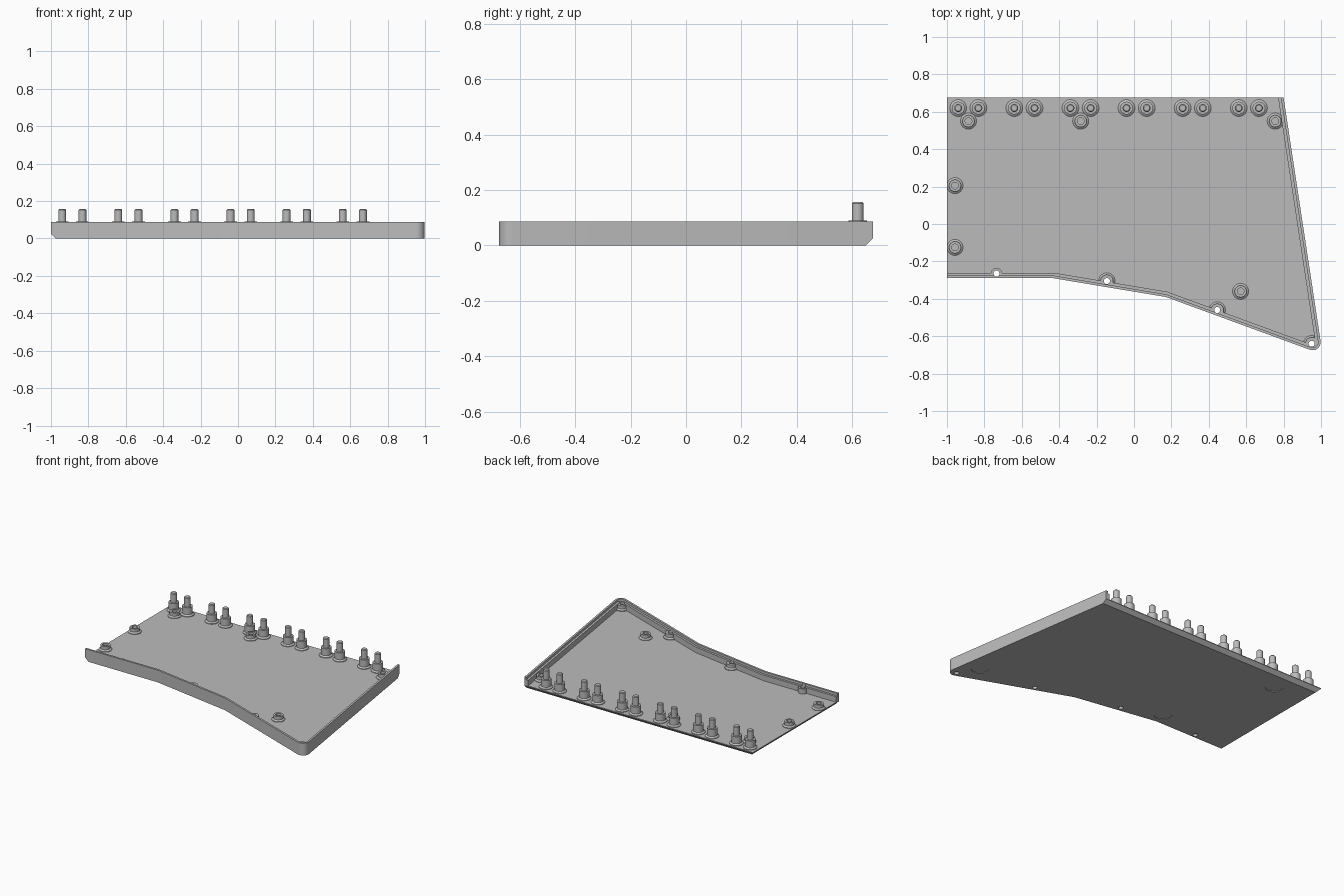
import bpy, bmesh
from math import sin, cos, radians, tau

if "Cube" in bpy.data.objects:
    bpy.data.objects.remove(bpy.data.objects["Cube"])

FLOOR, LEDGE, RIM = 0.03, 0.07, 0.087

grey = bpy.data.materials.new("plain grey")
grey.use_nodes = True
grey.diffuse_color = (0.5, 0.5, 0.5, 1)
grey.node_tree.nodes["Principled BSDF"].inputs["Base Color"].default_value = (0.5, 0.5, 0.5, 1)


def make(name, bm):
    bmesh.ops.recalc_face_normals(bm, faces=bm.faces)
    mesh = bpy.data.meshes.new(name)
    bm.to_mesh(mesh)
    bm.free()
    mesh.materials.append(grey)
    ob = bpy.data.objects.new(name, mesh)
    bpy.context.collection.objects.link(ob)
    return ob


def activate(ob):
    bpy.ops.object.select_all(action='DESELECT')
    ob.select_set(True)
    bpy.context.view_layer.objects.active = ob


def subtract(ob, cutter):
    mod = ob.modifiers.new("cut", 'BOOLEAN')
    mod.operation, mod.solver, mod.object = 'DIFFERENCE', 'EXACT', cutter
    activate(ob)
    bpy.ops.object.modifier_apply(modifier=mod.name)
    bpy.data.objects.remove(cutter)


def smooth(ob):
    activate(ob)
    bpy.ops.object.shade_smooth_by_angle(angle=radians(30))


def outline(d=0.0, ext=0.0):
    """Plan of the tray, inset by d on the walled sides, extended on the open ones."""
    pts = [(-1 - ext, -0.29 + d), (-0.43 + 0.083 * d, -0.29 + d),
           (0.17 + 0.255 * d, -0.39 + 0.967 * d)]
    for i in range(11):
        a = radians(-110 + 11.86 * i)
        pts.append((0.955 + (0.043 - d) * cos(a), -0.632 + (0.043 - d) * sin(a)))
    pts.append((0.8 - 0.989 * d - 0.15 * ext, 0.675 - 0.15 * d + 0.989 * ext))
    pts.append((-1 - ext, 0.675 + ext))
    return pts


def prism(pts, z0, z1):
    bm = bmesh.new()
    face = bm.faces.new([bm.verts.new((x, y, z0)) for x, y in pts])
    top = bmesh.ops.extrude_face_region(bm, geom=[face])["geom"]
    bmesh.ops.translate(bm, vec=(0, 0, z1 - z0),
                        verts=[g for g in top if isinstance(g, bmesh.types.BMVert)])
    return bm


def lathes(name, spots, profile, n=32):
    """Turn one (radius, height) profile into a closed solid at every spot."""
    bm = bmesh.new()
    for x, y in spots:
        rings = [[bm.verts.new((x + r * cos(tau * i / n), y + r * sin(tau * i / n), z))
                  for i in range(n)] for r, z in profile]
        for lo, hi in zip(rings, rings[1:]):
            for i in range(n):
                j = (i + 1) % n
                bm.faces.new((lo[i], lo[j], hi[j], hi[i]))
        bm.faces.new(rings[0])
        bm.faces.new(rings[-1])
    return make(name, bm)


# Tray block, chamfered under the two open sides
bm = prism(outline(), 0, RIM)
open_edges = [e for e in bm.edges if all(v.co.z < 0.001 for v in e.verts)
              and (all(v.co.x < -0.999 for v in e.verts)
                   or all(v.co.y > 0.674 for v in e.verts))]
bmesh.ops.bevel(bm, geom=open_edges, offset=0.025, segments=1, affect='EDGES')
tray = make("tray", bm)

# Screw bosses left standing along the front wall when the inside is hollowed
flared = [(-0.145, -0.305), (0.445, -0.46), (0.95, -0.64)]
plain = [(-0.735, -0.265)]
hollow = make("hollow", prism(outline(0.029, 0.2), FLOOR, 0.2))
subtract(hollow, lathes("wall_bosses", flared,
                        [(0.044, 0.02), (0.044, 0.035), (0.034, 0.043), (0.034, 0.066)]))
subtract(hollow, lathes("small_boss", plain, [(0.03, 0.02), (0.03, 0.066)]))
subtract(tray, hollow)

# Stepped lip, through holes and shallow round foot recesses
subtract(tray, make("lip_step", prism(outline(0.014, 0.2), LEDGE, 0.2)))
subtract(tray, lathes("screw_holes", flared + plain, [(0.016, -0.1), (0.016, 0.3)]))
subtract(tray, lathes("foot_recesses", [(-0.73, 0.53), (-0.41, -0.2), (0.87, -0.5)],
                      [(0.058, -0.1), (0.058, 0.004)]))
smooth(tray)

# Paired pins along the back edge
pins = [(-0.94 + 0.3 * i + dx, 0.62) for i in range(6) for dx in (0, 0.108)]
smooth(lathes("back_pins", pins,
              [(0.045, 0.025), (0.045, 0.034), (0.034, 0.042), (0.034, 0.091),
               (0.021, 0.091), (0.021, 0.152), (0.016, 0.157)]))

# Hollow standoffs on the floor
standoffs = [(-0.885, 0.55), (-0.285, 0.55), (0.755, 0.55),
             (-0.957, 0.205), (-0.957, -0.125), (0.57, -0.36)]
smooth(lathes("standoffs", standoffs,
              [(0.043, 0.025), (0.043, 0.034), (0.032, 0.042), (0.032, 0.065),
               (0.018, 0.065), (0.018, 0.033)]))
